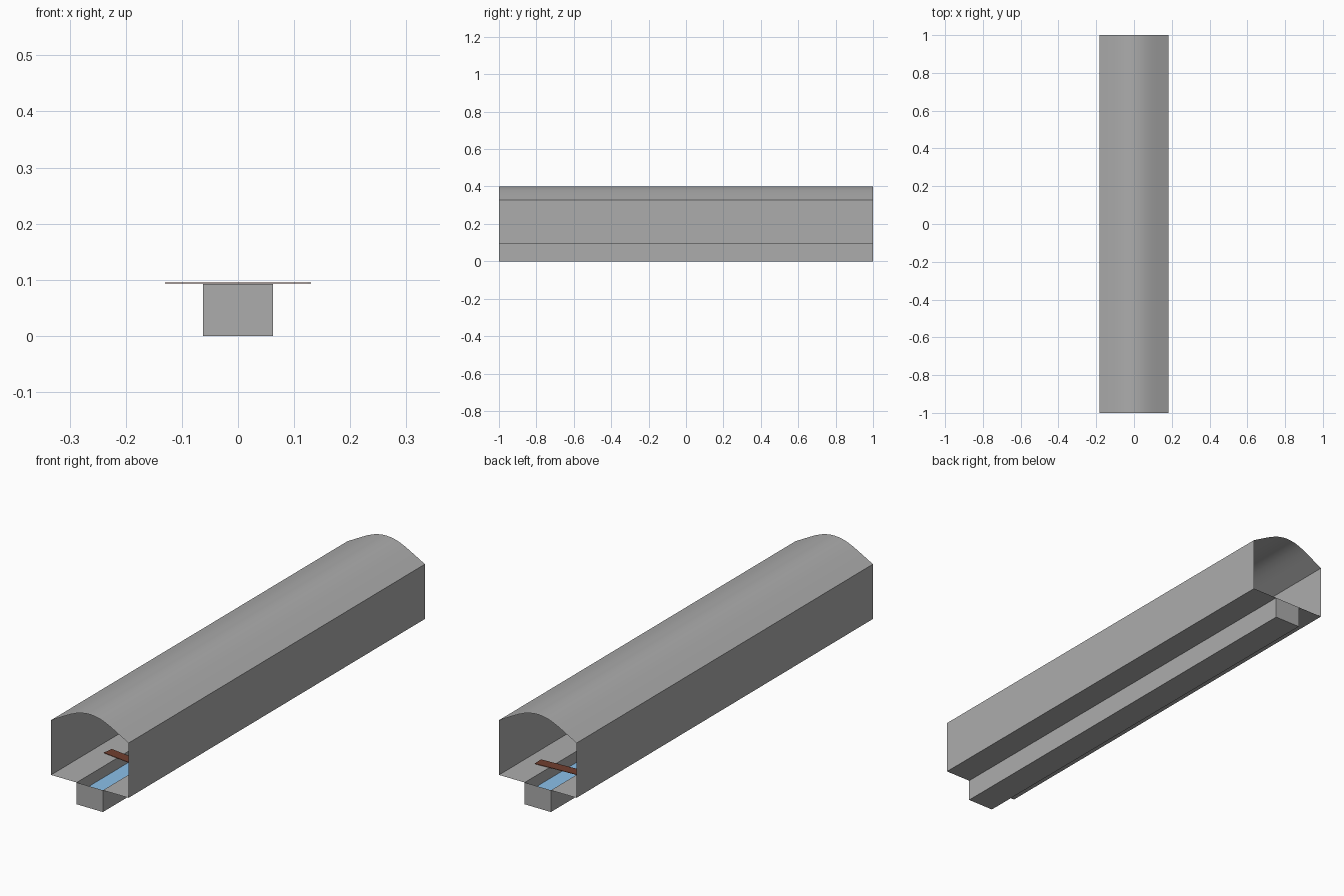
import bpy, math

if "Cube" in bpy.data.objects:
    bpy.data.objects.remove(bpy.data.objects["Cube"])

HALF_LEN = 1.0
HALF_W, CHANNEL_W = 0.183, 0.062
FLOOR_Z, EAVE_Z, WATER_Z = 0.093, 0.327, 0.045


def material(name, color):
    m = bpy.data.materials.new(name)
    m.diffuse_color = (*color, 1)
    m.use_nodes = True
    m.node_tree.nodes["Principled BSDF"].inputs["Base Color"].default_value = m.diffuse_color
    return m


stone_mat = material("stone_grey", (0.415, 0.415, 0.415))
water_mat = material("water_blue", (0.26, 0.53, 0.82))
wood_mat = material("wood_brown", (0.165, 0.05, 0.028))


def add_mesh(name, verts, faces, mat):
    me = bpy.data.meshes.new(name)
    me.from_pydata(verts, [], faces)
    me.update()
    me.materials.append(mat)
    ob = bpy.data.objects.new(name, me)
    bpy.context.collection.objects.link(ob)
    return ob


def sheet(name, profile, mat=stone_mat, caps=False):
    """Sweep an open (x, z) profile along the tunnel length."""
    n = len(profile)
    verts = [(x, y, z) for y in (-HALF_LEN, HALF_LEN) for x, z in profile]
    faces = [(i, i + 1, n + i + 1, n + i) for i in range(n - 1)]
    if caps:
        faces += [tuple(reversed(range(n))), tuple(range(n, 2 * n))]
    return add_mesh(name, verts, faces, mat)


# Vaulted roof: straight slopes rounding into the crown, mirrored
half = [(HALF_W, EAVE_Z), (0.15, 0.345), (0.117, 0.363), (0.09, 0.377),
        (0.065, 0.388), (0.043, 0.395), (0.021, 0.399)]
roof = sheet("roof", [(-x, z) for x, z in half] + [(0, 0.4005)] + half[::-1])
roof.select_set(True)
bpy.context.view_layer.objects.active = roof
bpy.ops.object.shade_smooth_by_angle(angle=math.radians(30))

# Side walls and walkways
for side, s in (("left", -1), ("right", 1)):
    sheet(side + "_wall", [(s * HALF_W, EAVE_Z), (s * HALF_W, FLOOR_Z)])
    sheet(side + "_walkway", [(s * HALF_W, FLOOR_Z), (s * CHANNEL_W, FLOOR_Z)])

# Sunken channel with closed ends, and the water in it
sheet("channel", [(-CHANNEL_W, FLOOR_Z), (-CHANNEL_W, 0),
                  (CHANNEL_W, 0), (CHANNEL_W, FLOOR_Z)], caps=True)
sheet("water", [(-CHANNEL_W, WATER_Z), (CHANNEL_W, WATER_Z)], water_mat)

# Planks laid loosely across the channel
for i, (y, turn) in enumerate([(-0.715, -8), (0.05, 4), (0.81, 3)]):
    bpy.ops.mesh.primitive_cube_add(size=1, location=(0, y, FLOOR_Z + 0.0015),
                                    rotation=(0, 0, math.radians(turn)))
    plank = bpy.context.object
    plank.name = f"plank_{i + 1}"
    plank.scale = (0.256, 0.045, 0.002)
    plank.data.materials.append(wood_mat)
